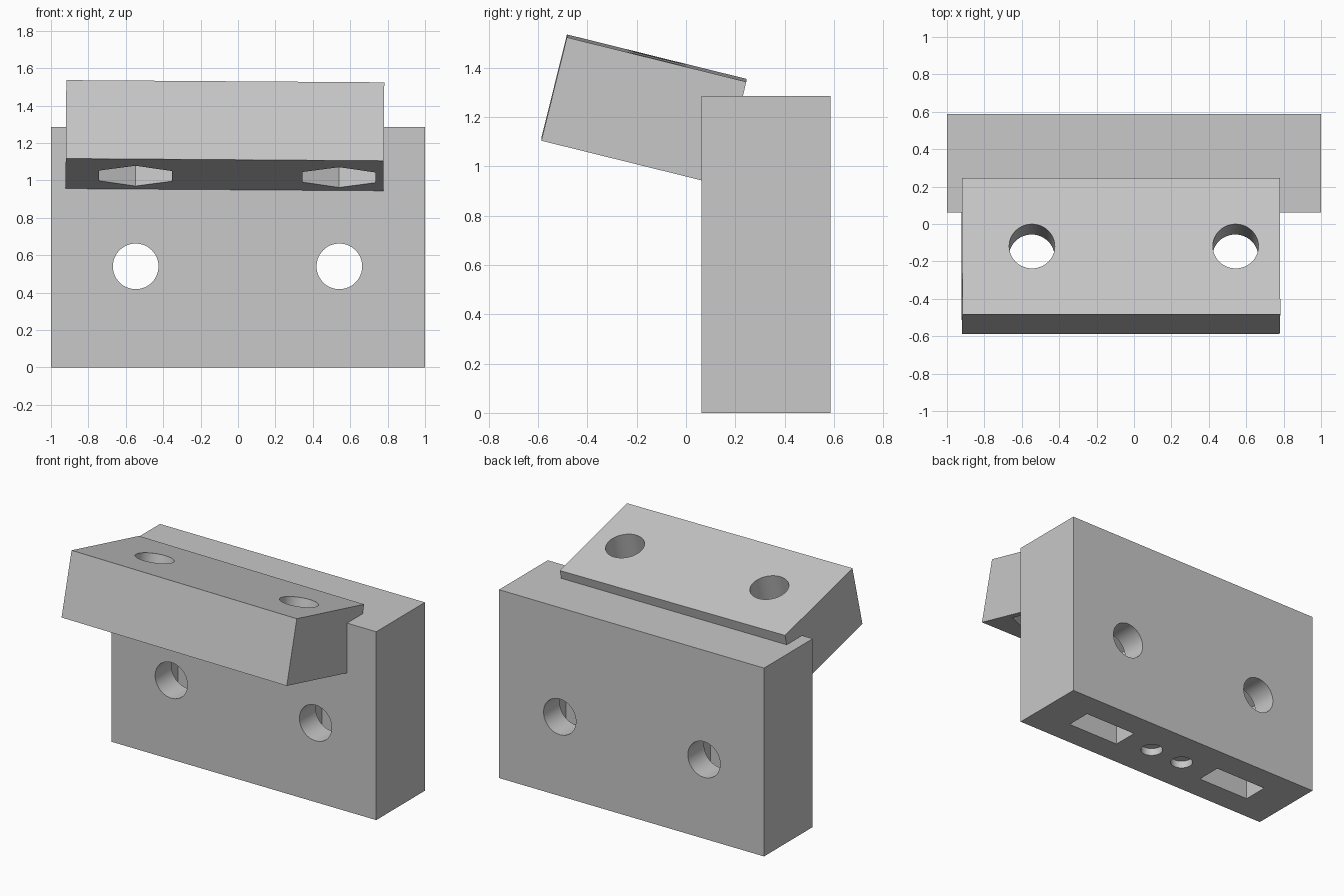
import bpy, bmesh, math
from mathutils import Matrix, Vector

cube = bpy.data.objects.get("Cube")
if cube:
    bpy.data.objects.remove(cube, do_unlink=True)

grey = bpy.data.materials.new("plain grey")
grey.use_nodes = True
colour = (0.58, 0.58, 0.58, 1)
grey.diffuse_color = colour
grey.node_tree.nodes["Principled BSDF"].inputs["Base Color"].default_value = colour


def prism(name, outline, low, high, matrix=Matrix()):
    """Extrude a flat outline along local z between two heights."""
    bm = bmesh.new()
    face = bm.faces.new([bm.verts.new((x, y, low)) for x, y in outline])
    top = bmesh.ops.extrude_face_region(bm, geom=[face])["geom"]
    bmesh.ops.translate(bm, vec=Vector((0, 0, high - low)),
                        verts=[v for v in top if isinstance(v, bmesh.types.BMVert)])
    bmesh.ops.recalc_face_normals(bm, faces=bm.faces)
    bm.transform(matrix)
    mesh = bpy.data.meshes.new(name)
    bm.to_mesh(mesh)
    bm.free()
    mesh.materials.append(grey)
    obj = bpy.data.objects.new(name, mesh)
    bpy.context.collection.objects.link(obj)
    return obj


def box(x0, x1, y0, y1):
    return [(x0, y0), (x1, y0), (x1, y1), (x0, y1)]


def polygon(x, y, radius, sides):
    # First corner points along +y
    steps = [math.tau * i / sides for i in range(sides)]
    return [(x - radius * math.sin(a), y + radius * math.cos(a)) for a in steps]


def cut(target, cutters):
    bpy.context.view_layer.objects.active = target
    for cutter in cutters:
        mod = target.modifiers.new("cut", 'BOOLEAN')
        mod.operation, mod.solver, mod.object = 'DIFFERENCE', 'EXACT', cutter
        bpy.ops.object.modifier_apply(modifier=mod.name)
        bpy.data.objects.remove(cutter, do_unlink=True)
    bpy.ops.object.select_all(action='DESELECT')
    target.select_set(True)
    bpy.ops.object.shade_smooth_by_angle(angle=math.radians(30))


BOLTS = (-0.547, 0.542)
BOLT_R, NUT_R = 0.122, 0.226
FLAT = NUT_R * math.cos(math.pi / 6)

# Upright block with bolt holes, nut slots and two shallow sockets below
block = prism("upright_block", box(-1, 1, 0.062, 0.587), 0, 1.285)
to_front = Matrix.Rotation(math.pi / 2, 4, 'X')   # outline y becomes z, depth becomes -y
bolt_z = 0.54
cutters = []
for x in BOLTS:
    cutters.append(prism("bolt_hole", polygon(x, bolt_z, BOLT_R, 48), -0.8, 0, to_front))
    shoulder = bolt_z + NUT_R / 2
    slot = [(x - FLAT, -0.1), (x + FLAT, -0.1), (x + FLAT, shoulder),
            (x, bolt_z + NUT_R), (x - FLAT, shoulder)]
    cutters.append(prism("nut_slot", slot, -0.412, -0.238, to_front))
for x in (-0.125, 0.125):
    cutters.append(prism("socket", polygon(x, 0.325, 0.07, 40), -0.1, 0.05))
cut(block, cutters)

# Tilted top plate with bolt holes and hexagonal nut recesses underneath
half = 0.216
plate = prism("tilted_plate", box(-0.85, 0.85, -0.375, 0.375), -half, half)
offset = -0.07
cutters = []
for x in BOLTS:
    cutters.append(prism("bolt_hole", polygon(x - offset, 0, BOLT_R, 48), -0.5, 0.5))
    cutters.append(prism("nut_recess", polygon(x - offset, 0, NUT_R, 6), -0.5, -0.015))
cut(plate, cutters)
plate.location = (offset, -0.171, 1.23)
plate.rotation_euler = (math.radians(-13.9), math.radians(0.4), 0)
